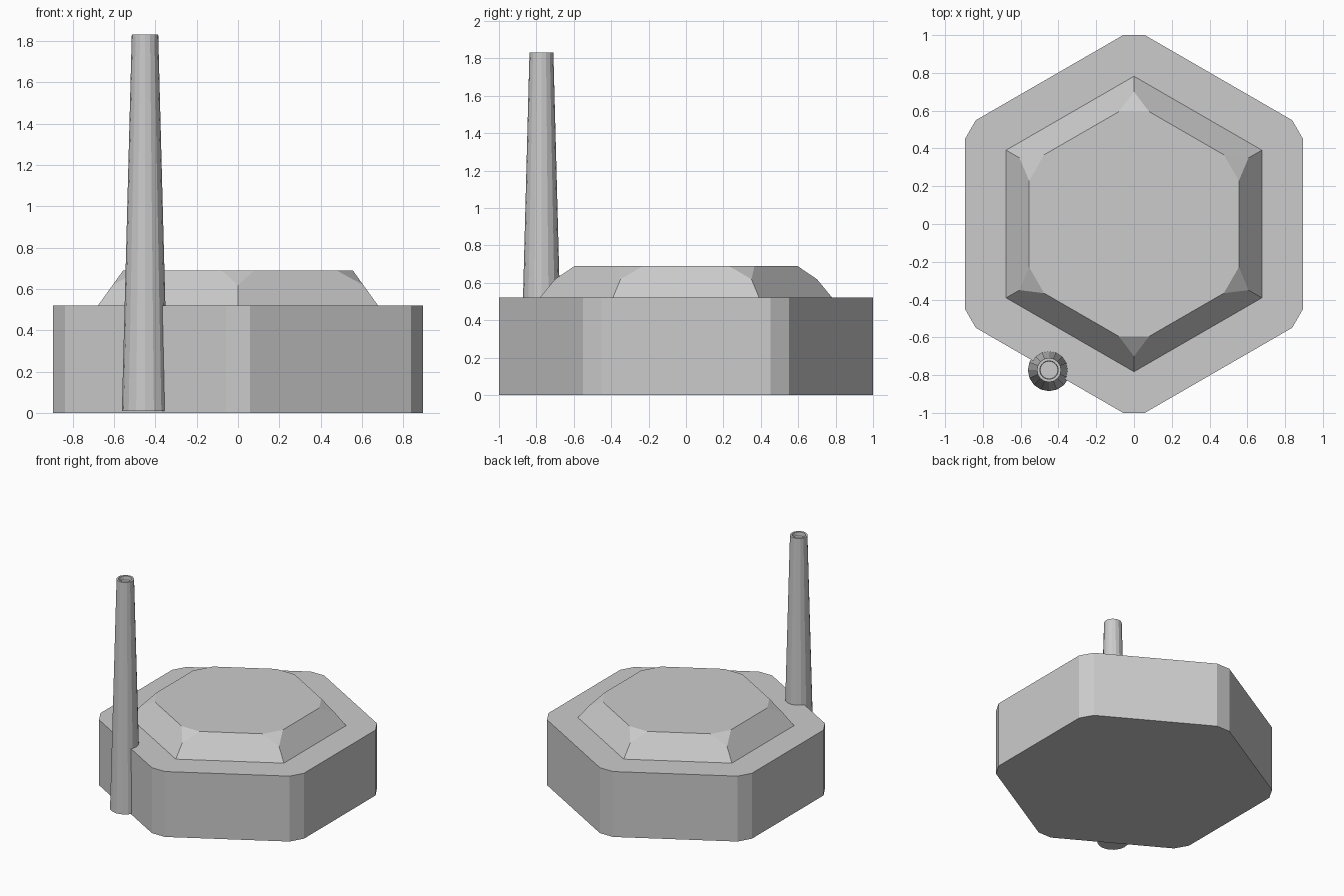
import bpy, bmesh
from math import radians, sqrt, sin, cos, pi
from mathutils import Vector, Matrix

if "Cube" in bpy.data.objects:
    bpy.data.objects.remove(bpy.data.objects["Cube"])


def finish(name, bm):
    bmesh.ops.recalc_face_normals(bm, faces=bm.faces)
    me = bpy.data.meshes.new(name)
    bm.to_mesh(me)
    bm.free()
    ob = bpy.data.objects.new(name, me)
    bpy.context.collection.objects.link(ob)
    return ob


def around(points):
    """Repeat points at the six hexagon corners."""
    return [Matrix.Rotation(radians(60 * k), 3, 'Z') @ Vector(p)
            for k in range(6) for p in points]


def cut_corner(radius, cut, z):
    """Two points that truncate a hexagon corner pointing to +y."""
    half = (radius - cut) * sqrt(3)
    return [(half, cut, z), (-half, cut, z)]


def hull(name, points):
    bm = bmesh.new()
    for p in points:
        bm.verts.new(p)
    bmesh.ops.convex_hull(bm, input=bm.verts)
    bmesh.ops.dissolve_limit(bm, angle_limit=radians(1),
                             verts=bm.verts, edges=bm.edges)
    return finish(name, bm)


# Hexagonal body with clipped corners
R = 1.033
hull("body", around(cut_corner(R, 1.0, 0) + cut_corner(R, 1.0, 0.52)))

# Raised lid: tapered hexagon with triangular corner cuts
r0, r1, z0, z1 = 0.782, 0.641, 0.52, 0.69
t = 0.58
tip = (0, r0 + (r1 - r0) * t, z0 + (z1 - z0) * t)
hull("lid", around([(0, r0, z0), tip] + cut_corner(r1, 0.595, z1)))

# Tapered antenna tube with a recessed end
bm = bmesh.new()
N = 16
rings = []
for r, z in [(0.112, 0.008), (0.064, 1.83), (0.049, 1.83), (0.047, 1.80)]:
    rings.append([bm.verts.new((-0.45 + r * cos(2 * pi * i / N),
                                -0.773 + r * sin(2 * pi * i / N), z))
                  for i in range(N)])
for a, b in zip(rings, rings[1:]):
    for i in range(N):
        j = (i + 1) % N
        bm.faces.new((a[i], a[j], b[j], b[i]))
bm.faces.new(rings[0])
bm.faces.new(rings[-1])
finish("antenna", bm)
